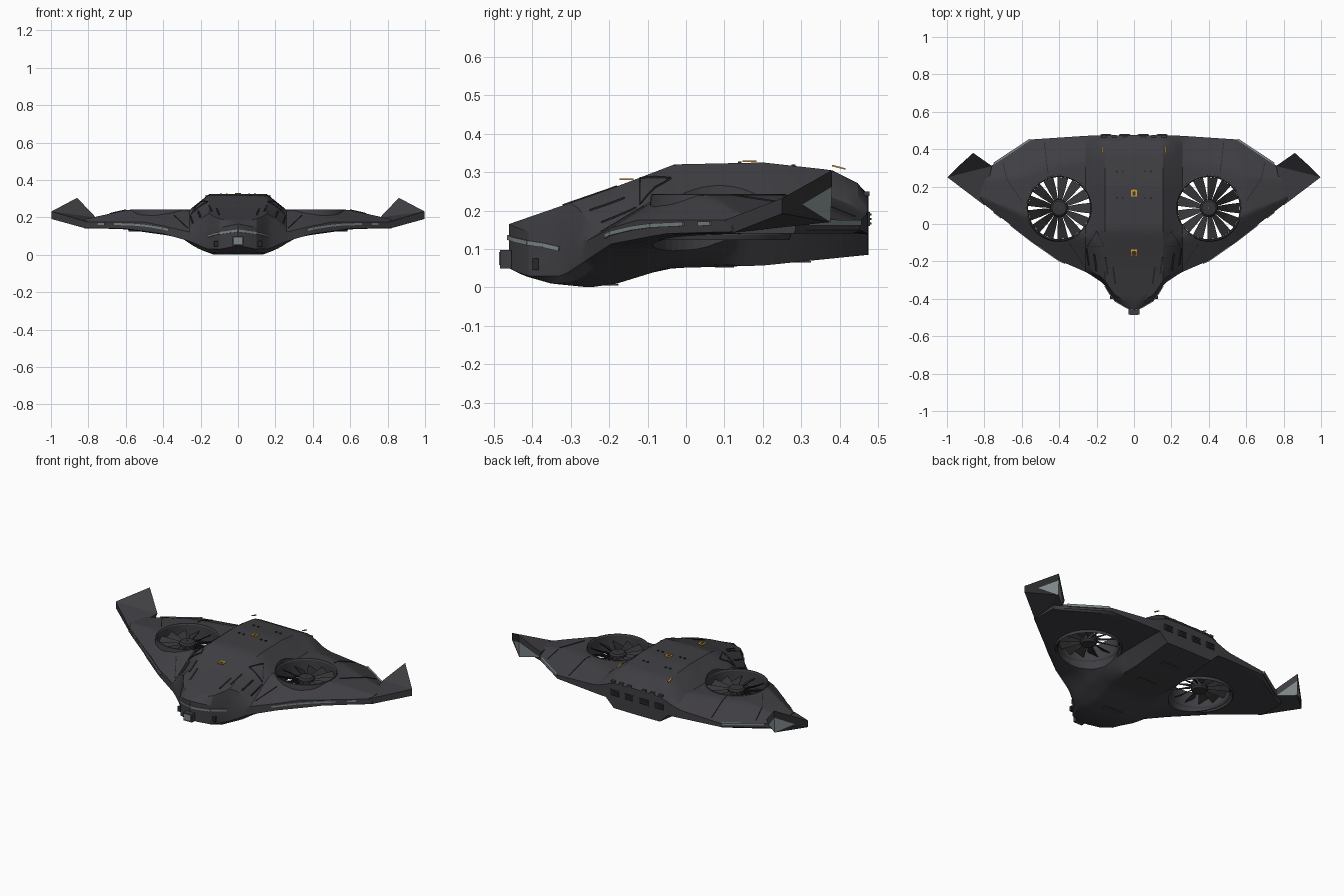
import bpy, bmesh, math
from mathutils import Vector

if "Cube" in bpy.data.objects:
    bpy.data.objects.remove(bpy.data.objects["Cube"])


def material(name, c):
    m = bpy.data.materials.new(name)
    m.diffuse_color = (*c, 1)
    m.use_nodes = True
    m.node_tree.nodes["Principled BSDF"].inputs["Base Color"].default_value = m.diffuse_color
    return m


HULL = material("charcoal hull", (0.050, 0.048, 0.055))
DARK = material("dark trim", (0.022, 0.022, 0.024))
FAN = material("fan black", (0.036, 0.036, 0.039))
GREY = material("pale grey", (0.20, 0.235, 0.24))
AMBER = material("amber", (0.68, 0.33, 0.03))


def mesh(name, verts, faces, mats, smooth=False):
    me = bpy.data.meshes.new(name)
    bm = bmesh.new()
    vs = [bm.verts.new(v) for v in verts]
    for f in faces:
        bm.faces.new([vs[i] for i in f])
    bmesh.ops.recalc_face_normals(bm, faces=bm.faces)
    bm.to_mesh(me)
    bm.free()
    for m in mats:
        me.materials.append(m)
    ob = bpy.data.objects.new(name, me)
    bpy.context.collection.objects.link(ob)
    if smooth:
        bpy.ops.object.select_all(action='DESELECT')
        ob.select_set(True)
        bpy.context.view_layer.objects.active = ob
        bpy.ops.object.shade_smooth_by_angle(angle=math.radians(22))
    return ob


BOX = [(0, 1, 3, 2), (4, 6, 7, 5), (0, 4, 5, 1), (2, 3, 7, 6), (0, 2, 6, 4), (1, 5, 7, 3)]


def box(name, c, s, mat):
    v = [(c[0] + i * s[0] / 2, c[1] + j * s[1] / 2, c[2] + k * s[2] / 2)
         for i in (-1, 1) for j in (-1, 1) for k in (-1, 1)]
    return mesh(name, v, BOX, [mat])


def bar(name, p, q, w, h, mat):
    # slim rectangular strip from p to q
    p, q = Vector(p), Vector(q)
    d = (q - p).normalized()
    side = d.cross(Vector((0, 0, 1))).normalized()
    up = side.cross(d)
    v = [e + side * j * w / 2 + up * k * h / 2 for e in (p, q) for j in (-1, 1) for k in (-1, 1)]
    return mesh(name, v, BOX, [mat])


def interp(x, pts):
    for a, b in zip(pts, pts[1:]):
        if x <= b[0]:
            t = max(0, (x - a[0]) / (b[0] - a[0]))
            return a[1] + t * (b[1] - a[1])
    return pts[-1][1]


# Plan outline and edge heights along the half span
LEAD = [(0, -.46), (.04, -.445), (.1, -.41), (.13, -.37), (.16, -.32), (.25, -.26),
        (.4, -.195), (.55, -.09), (.75, .065), (.82, .12)]
TRAIL = [(0, .475), (.25, .472), (.55, .452), (.78, .30), (.82, .285)]
LEAD_TOP = [(0, .165), (.1, .145), (.16, .125), (.25, .12), (.4, .155), (.5, .175), (.82, .175)]
LEAD_BOT = [(0, .05), (.1, .03), (.16, .03), (.25, .07), (.4, .113), (.6, .14), (.82, .145)]
TRAIL_TOP = [(0, .24), (.16, .235), (.28, .19), (.55, .172), (.82, .175)]
TRAIL_BOT = [(0, .085), (.155, .085), (.21, .138), (.55, .15), (.82, .15)]
SPINE = [(-.46, .165), (-.2, .255), (-.03, .32), (.2, .325), (.38, .305), (.45, .27), (.475, .24)]
KEEL = [(-.46, .05), (-.42, .03), (-.35, .01), (-.25, 0), (-.18, .01), (-.05, .05), (.2, .057), (.475, .085)]
WING_BOT = [(.2, .065), (.28, .085), (.4, .108), (.6, .135), (.82, .145)]


def top_z(x, y):
    x = abs(x)
    crown = interp(x, [(.6, .24), (.82, .19)])
    wing = min(crown, interp(x, LEAD_TOP) + .62 * (y - interp(x, LEAD)),
               interp(x, TRAIL_TOP) + .40 * (interp(x, TRAIL) - y))
    return interp(x, [(.155, interp(y, SPINE)), (.26, wing)])


def bot_z(x, y):
    # belly pod stands below the wing, with steeper flanks towards the rear
    x = abs(x)
    wing = interp(y, [(-.1, interp(x, WING_BOT)), (.15, .14)])
    inner = interp(y, [(-.1, .13), (.15, .155)])
    outer = interp(y, [(-.1, .30), (.15, .21)])
    return interp(x, [(inner, interp(y, KEEL)), (outer, wing)])


# Hull: chordwise loft over span stations
half = [.04, .08, .1, .13, .155, .18, .21, .235, .26, .3, .35, .4, .45, .5, .55, .6, .65, .7, .75, .78, .82]
spans = [-x for x in reversed(half)] + [0] + half
N = 30
verts, faces = [], []
for x in spans:
    a = abs(x)
    y0, y1 = interp(a, LEAD), interp(a, TRAIL)
    rim = []
    for i in range(N + 1):
        y = y0 + (y1 - y0) * i / N
        z = interp(a, LEAD_TOP) if i == 0 else interp(a, TRAIL_TOP) if i == N else top_z(x, y)
        rim.append((x, y, z))
    for i in range(N, -1, -1):
        y = y0 + (y1 - y0) * i / N
        z = interp(a, LEAD_BOT) if i == 0 else interp(a, TRAIL_BOT) if i == N else bot_z(x, y)
        rim.append((x, y, z))
    verts += rim
R = 2 * N + 2
for k in range(len(spans) - 1):
    for i in range(R):
        j = (i + 1) % R
        faces.append((k * R + i, k * R + j, (k + 1) * R + j, (k + 1) * R + i))
faces += [tuple(range(R)), tuple(range((len(spans) - 1) * R, len(spans) * R))]
hull = mesh("hull", verts, faces, [HULL], True)


def ring(name, cx, cy, prof, mat, n=48):
    # closed radial profile turned about a vertical axis
    v = [(cx + r * math.cos(2 * math.pi * k / n), cy + r * math.sin(2 * math.pi * k / n), z)
         for k in range(n) for r, z in prof]
    m = len(prof)
    f = [(k * m + i, k * m + (i + 1) % m, (k + 1) % n * m + (i + 1) % m, (k + 1) % n * m + i)
         for k in range(n) for i in range(m)]
    return mesh(name, v, f, [mat], True)


FX, FY, FR = .40, .085, .172
for s in (-1, 1):
    # Duct opening cut through the wing
    n = 48
    circ = [(s * FX + FR * math.cos(2 * math.pi * k / n), FY + FR * math.sin(2 * math.pi * k / n)) for k in range(n)]
    cut = mesh("duct_cutter", [(x, y, -.2) for x, y in circ] + [(x, y, .6) for x, y in circ],
               [tuple(range(n)), tuple(range(n, 2 * n))] +
               [(k, (k + 1) % n, n + (k + 1) % n, n + k) for k in range(n)], [HULL])
    cut.hide_render = True
    cut.hide_viewport = True
    mod = hull.modifiers.new("duct", 'BOOLEAN')
    mod.object = cut
    mod.operation = 'DIFFERENCE'
    mod.solver = 'EXACT'
    # Duct wall, hub and blades
    ring("fan_duct", s * FX, FY, [(.166, .15), (.166, .236), (.170, .243), (.176, .242), (.188, .136), (.184, .124)], HULL)
    ring("fan_hub", s * FX, FY, [(.002, .155), (.04, .155), (.047, .165), (.047, .205), (.038, .214), (.002, .216)], FAN, 24)
    bv, bf = [], []
    for k in range(13):
        a = 2 * math.pi * k / 13
        for r, da, h in ((.04, .24, .012), (.105, .20, .015), (.167, .17, .018)):
            for e in (-1, 1):
                for dz in (0, .005):
                    t = a + e * da * s
                    bv.append((s * FX + r * math.cos(t), FY + r * math.sin(t), .183 + e * h + dz))
        for q in (0, 4):
            o = k * 12 + q
            bf += [(o, o + 2, o + 6, o + 4), (o + 1, o + 5, o + 7, o + 3),
                   (o, o + 4, o + 5, o + 1), (o + 2, o + 3, o + 7, o + 6)]
    mesh("fan_blades", bv, bf, [FAN])

    # Upturned wing tip with a pale web under its rear corner
    pts = [(.76, .31, .20), (.86, .38, .305), (.998, .25, .232), (.80, .10, .175),
           (.77, .305, .165), (.86, .38, .262), (.998, .25, .192), (.82, .125, .143),
           (.86, .376, .17), (.945, .303, .216)]
    tip = mesh("wing_tip", [(s * p[0], p[1], p[2]) for p in pts],
               [(0, 1, 2), (0, 2, 3), (0, 1, 5, 4), (4, 5, 8), (9, 5, 8), (6, 9, 8), (1, 2, 6, 9, 5),
                (2, 3, 7, 6), (3, 0, 4, 7), (4, 8, 7), (8, 6, 7)], [HULL, GREY, DARK])
    for i, mi in ((3, 1), (4, 1), (5, 2), (6, 2)):
        tip.data.polygons[i].material_index = mi

    # Pale edge strips
    def edge(x, table, zt, zb, off):
        return (s * x, interp(x, table) + off, (interp(x, zt) + interp(x, zb)) / 2 + .007)
    for xs in ((.37, .4, .48, .55, .66), (.71, .75)):
        for p, q in zip(xs, xs[1:]):
            bar("leading_strip", edge(p, LEAD, LEAD_TOP, LEAD_BOT, -.001),
                edge(q, LEAD, LEAD_TOP, LEAD_BOT, -.001), .008, .011, GREY)
    nose = [(0, .130), (.04, .124), (.1, .116), (.13, .11), (.155, .10)]
    for (p, zp), (q, zq) in zip(nose, nose[1:]):
        bar("nose_strip", (s * p, interp(p, LEAD) - .001, zp), (s * q, interp(q, LEAD) - .001, zq), .009, .012, GREY)
    bar("trailing_strip", edge(.555, TRAIL, TRAIL_TOP, TRAIL_BOT, .003),
        edge(.75, TRAIL, TRAIL_TOP, TRAIL_BOT, .003), .010, .015, GREY)

    # Panel seams, louvres and triangular ports laid on the upper skin
    def on(x, y, h=.001):
        return (s * x, y, top_z(x, y) + h)

    def seam(name, pts, w, mat):
        for (x0, y0), (x1, y1) in zip(pts, pts[1:]):
            for k in range(4):
                l = lambda t: on(x0 + (x1 - x0) * t / 4, y0 + (y1 - y0) * t / 4)
                bar(name, l(k), l(k + 1), w, .004, mat)
    seam("wing_seam", [(.48, .44), (.46, .27)], .004, DARK)
    seam("wing_seam", [(.60, .12), (.68, .24), (.70, .33)], .004, DARK)
    seam("wing_seam", [(.27, -.22), (.34, -.11)], .004, DARK)
    seam("port_frame", [(.16, -.12), (.25, -.12), (.20, -.04), (.16, -.12)], .005, DARK)
    for x, y in ((.10, -.27), (.14, -.22), (.20, -.20), (.24, -.17)):
        seam("louvre", [(x, y - .05), (x + .012, y + .04)], .009, DARK)
    for x, y in ((.06, .14), (.09, .14), (.06, .28), (.09, .28)):
        box("bolt", on(x, y), (.010, .010, .006), DARK)
    # Amber marker tabs
    bar("marker_tab", (s * .17, .38, .317), (s * .17, .415, .308), .008, .004, AMBER)
    # Nose side plate
    box("nose_plate", (s * .118, -.392, .06), (.02, .016, .03), DARK)

# Amber square frames lying level above the spine
for y, z in ((.165, .328), (-.155, .281)):
    for dx in (-.012, .012):
        box("spine_frame", (dx, y, z), (.010, .036, .004), AMBER)
    box("spine_frame", (0, y + .014, z), (.014, .010, .004), AMBER)
    box("spine_frame", (0, y - .015, z), (.014, .005, .004), AMBER)

# Nose sensor with pale lens
box("sensor_neck", (0, -.455, .075), (.036, .04, .04), DARK)
box("sensor_box", (0, -.469, .073), (.058, .03, .048), HULL)
box("sensor_lens", (0, -.485, .075), (.044, .004, .034), GREY)

# Rear exhaust grilles
for x in (-.15, -.05, .05, .15):
    box("exhaust_frame", (x, .474, .178), (.06, .008, .036), HULL)
    for k in range(3):
        box("exhaust_slat", (x, .479, .166 + k * .012), (.05, .006, .005), DARK)
for x in (-.16, -.105, -.05, .05, .105, .16):
    box("rear_stud", (x, .470, .244), (.025, .014, .012), HULL)

# Belly plates
for y in (-.2, .1, .3):
    box("belly_plate", (0, y, interp(y, KEEL)), (.12, .05, .004), HULL)
